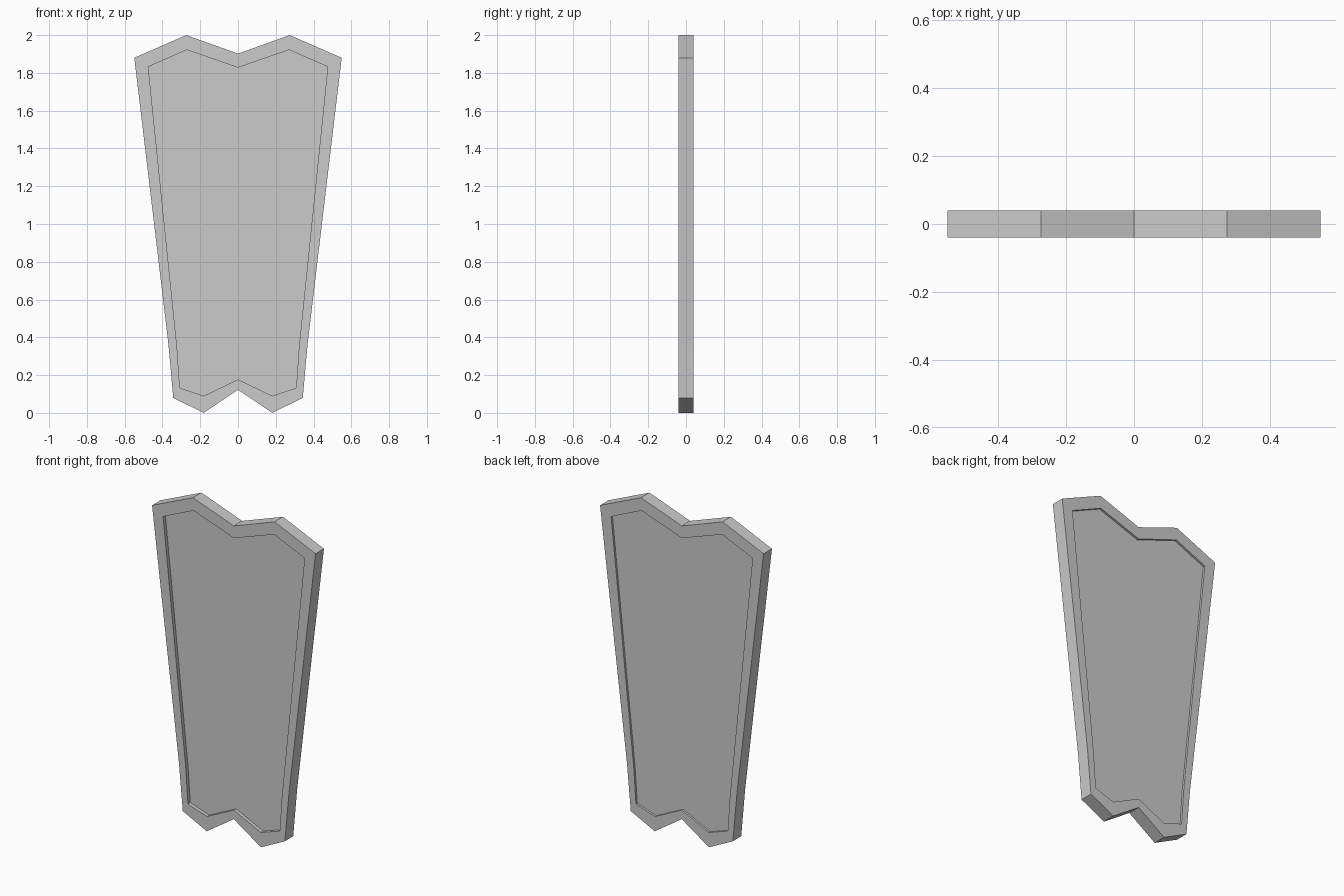
import bpy, bmesh

if "Cube" in bpy.data.objects:
    bpy.data.objects.remove(bpy.data.objects["Cube"])

# Right half of each outline (x, z), from top centre down to bottom centre
OUTER = [(0, 1.902), (0.274, 2.0), (0.549, 1.88), (0.368, 0.36),
         (0.343, 0.08), (0.182, 0.0), (0, 0.122)]
INNER = [(0, 1.828), (0.271, 1.922), (0.475, 1.832), (0.323, 0.35),
         (0.308, 0.132), (0.181, 0.09), (0, 0.177)]
HALF = 0.04            # half thickness
FRONT_RECESS = 0.022
BACK_RECESS = 0.013


def full(half):
    """Mirror a half outline across x = 0 into a closed loop."""
    return half + [(-x, z) for x, z in reversed(half[1:-1])]


bm = bmesh.new()


def ring(half, y):
    return [bm.verts.new((x, y, z)) for x, z in full(half)]


def bridge(a, b):
    n = len(a)
    for i in range(n):
        j = (i + 1) % n
        bm.faces.new((a[i], a[j], b[j], b[i]))


# Loops run from the front recess, over the rim and sides, to the back recess
rings = [ring(INNER, -HALF + FRONT_RECESS),
         ring(INNER, -HALF),
         ring(OUTER, -HALF),
         ring(OUTER, HALF),
         ring(INNER, HALF),
         ring(INNER, HALF - BACK_RECESS)]
for a, b in zip(rings, rings[1:]):
    bridge(a, b)

# Flat recessed faces, front and back
caps = [bm.faces.new(rings[0]), bm.faces.new(rings[-1])]
bmesh.ops.triangulate(bm, faces=caps)
bmesh.ops.recalc_face_normals(bm, faces=bm.faces)

mesh = bpy.data.meshes.new("framed_panel")
bm.to_mesh(mesh)
bm.free()
panel = bpy.data.objects.new("framed_panel", mesh)
bpy.context.collection.objects.link(panel)
